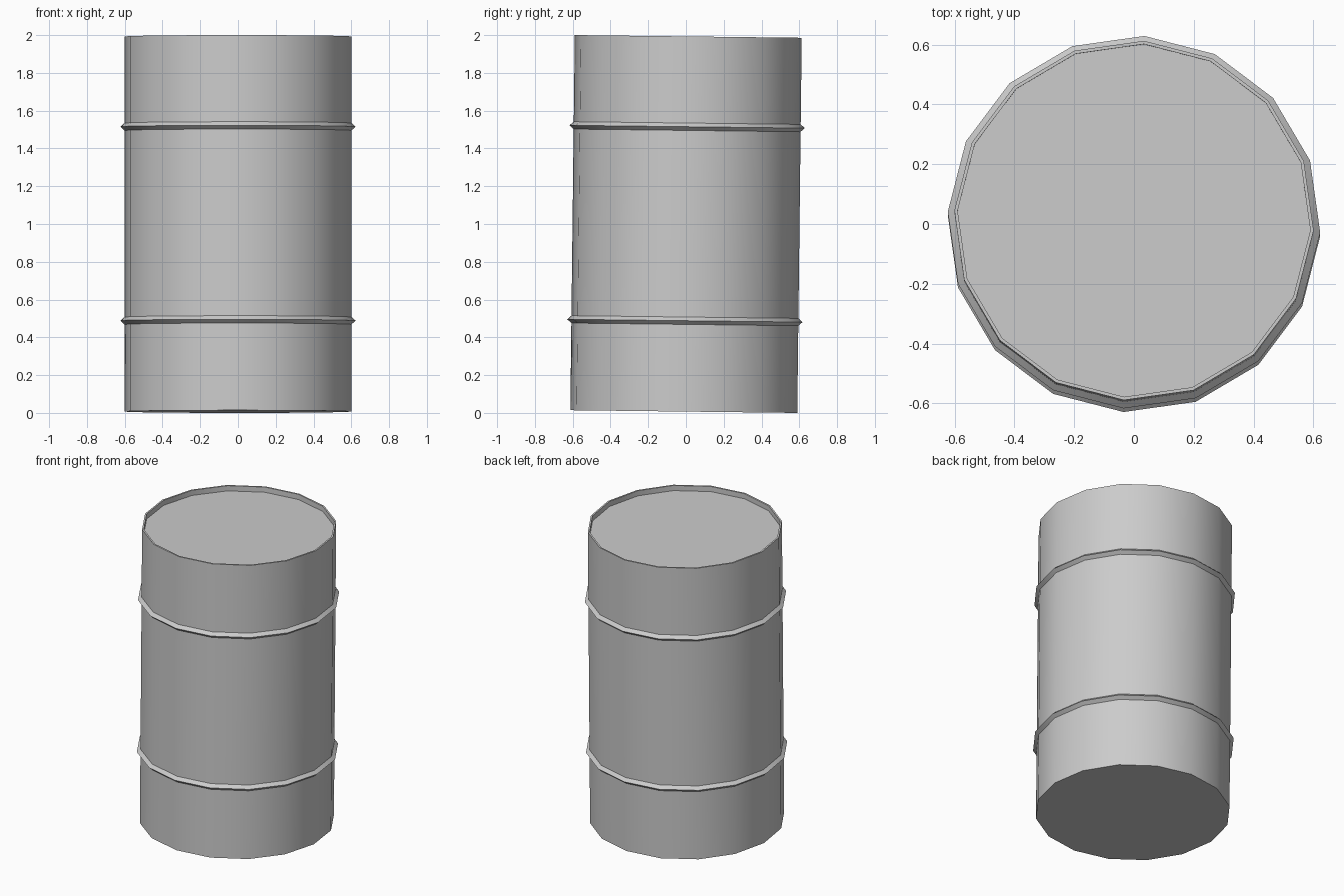
import bpy, math
from mathutils import Matrix

cube = bpy.data.objects.get("Cube")
if cube:
    bpy.data.objects.remove(cube, do_unlink=True)

SIDES = 16
TURN = math.radians(-3.2)
LEAN = math.radians(-0.68)
RADIUS = 0.602
HALF = 0.993

steel = bpy.data.materials.new("grey steel")
steel.use_nodes = True
GREY = (0.6, 0.6, 0.6, 1)
steel.diffuse_color = GREY
steel.node_tree.nodes["Principled BSDF"].inputs["Base Color"].default_value = GREY


def lathe(name, profile, closed=False):
    """Revolve (radius, height) points; open profiles get end caps."""
    verts = []
    for r, z in profile:
        for i in range(SIDES):
            a = TURN + math.tau * i / SIDES
            verts.append((r * math.cos(a), r * math.sin(a), z))
    rows = len(profile)
    faces = []
    for k in range(rows if closed else rows - 1):
        low, high = k * SIDES, (k + 1) % rows * SIDES
        for i in range(SIDES):
            j = (i + 1) % SIDES
            faces.append((low + i, low + j, high + j, high + i))
    if not closed:
        faces.append(tuple(reversed(range(SIDES))))
        faces.append(tuple(range((rows - 1) * SIDES, rows * SIDES)))
    mesh = bpy.data.meshes.new(name)
    mesh.from_pydata(verts, [], faces)
    # The whole drum leans back slightly about its middle
    mesh.transform(Matrix.Translation((0, 0, 1)) @ Matrix.Rotation(LEAN, 4, "X"))
    mesh.materials.append(steel)
    obj = bpy.data.objects.new(name, mesh)
    bpy.context.collection.objects.link(obj)
    bpy.ops.object.select_all(action="DESELECT")
    obj.select_set(True)
    bpy.context.view_layer.objects.active = obj
    bpy.ops.object.shade_smooth_by_angle(angle=math.radians(30))
    return obj


# Drum body with a thin rim around the sunken lid
lathe("drum_body", [(RADIUS, -HALF), (RADIUS, HALF),
                    (RADIUS - 0.011, HALF), (RADIUS - 0.011, HALF - 0.035)])

# Two raised hoops with a pointed cross-section
for name, z in (("lower_hoop", -0.512), ("upper_hoop", 0.515)):
    lathe(name, [(RADIUS - 0.005, z - 0.024), (RADIUS + 0.022, z),
                 (RADIUS - 0.005, z + 0.024)], closed=True)
